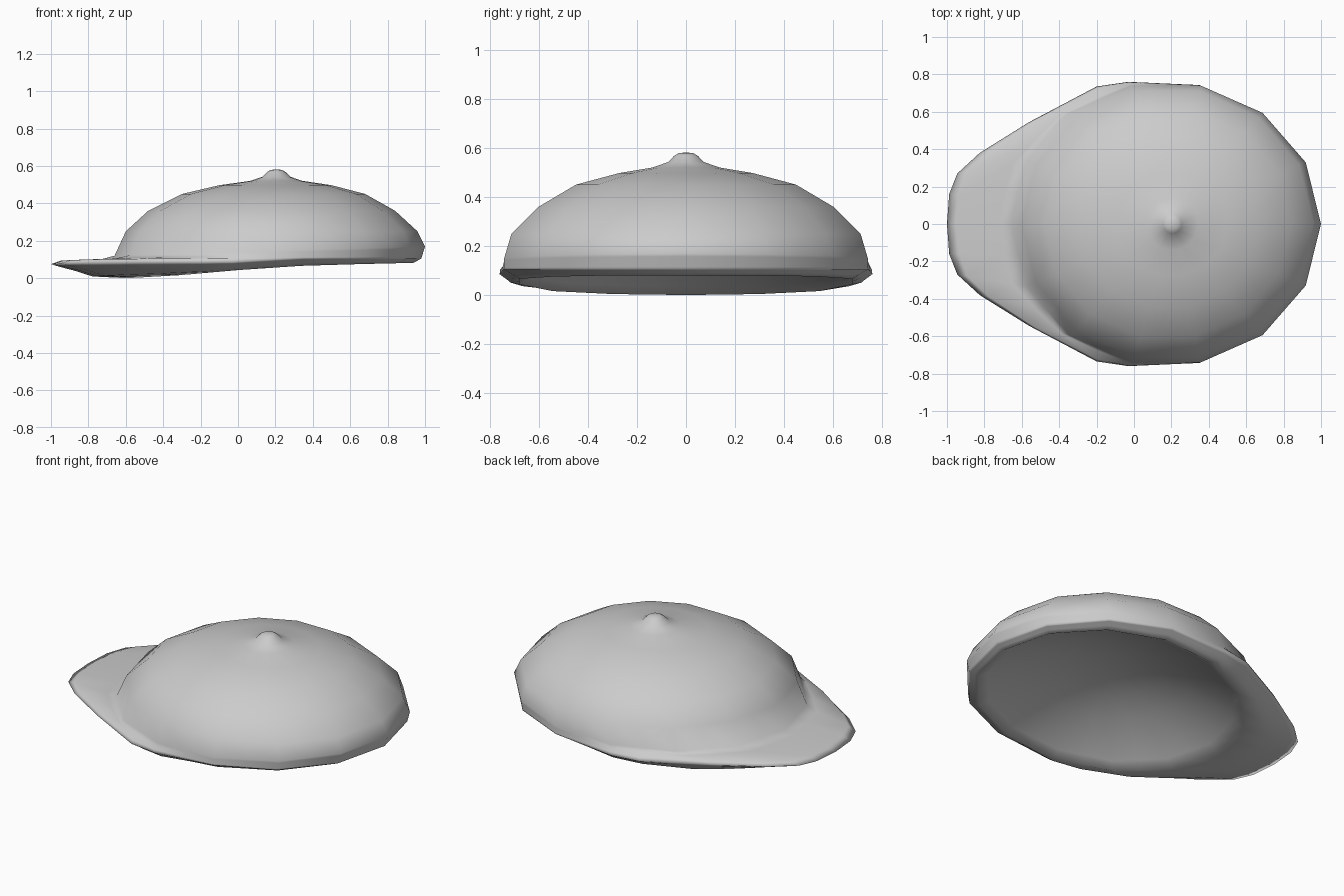
import bpy, bmesh, math
from mathutils import Vector

if "Cube" in bpy.data.objects:
    bpy.data.objects.remove(bpy.data.objects["Cube"])

N = 28          # columns; the crown is a 14-gon with midpoints between corners


def ring(cx, a, b, z):
    """14-sided oval with edge midpoints; z is a number or a function of cos(angle)."""
    pts = []
    for i in range(0, N, 2):
        t = 2 * math.pi * i / N
        h = z(math.cos(t)) if callable(z) else z
        pts.append(Vector((cx + a * math.cos(t), b * math.sin(t), h)))
    out = []
    for i, p in enumerate(pts):
        out += [p, (p + pts[(i + 1) % len(pts)]) / 2]
    return out


def between(r0, r1, t, tz):
    """Ring between two others; the front half has its own blend for height."""
    out = []
    for p, q in zip(r0, r1):
        m = p.lerp(q, t)
        w = min(1, max(0, .3 - p.x) / .4)
        m.z = p.z + (q.z - p.z) * (t + (tz - t) * w)
        out.append(m)
    return out


# Crown profile: centre x, half length, half width, height
button = [(.205, .03, .03, .579), (.205, .05, .05, .567), (.205, .075, .075, .542)]
dome = [(.205, .14, .14, .52), (.20, .30, .28, .497), (.19, .49, .46, .45),
        (.18, .66, .616, .36), (.18, .78, .73, .25)]
rings = [ring(*r) for r in button + dome]

# Foot of the crown wall, higher at the back
wall = ring(.17, .83, .76, lambda c: .145 + .025 * c)

# Outer edge: rolled hem at the back, peak at the front (one half, mirrored)
edge = ring(.17, .81, .762, .105)
peak = [(-.03, .76, .085), (-.2, .735, .085), (-.56, .545, .086),
        (-.825, .38, .083), (-.945, .27, .08), (-.988, .16, .077), (-1, 0, .075)]
for k, p in enumerate(peak):
    edge[8 + k] = Vector(p)
    edge[(N - 8 - k) % N] = Vector((p[0], -p[1], p[2]))
edge[7] = (edge[6] + edge[8]) / 2
edge[N - 7] = (edge[N - 6] + edge[N - 8]) / 2

# Rim of the opening, dipping to the ground under the peak
heights = [.08, .08, .075, .066, .043, .016, .004, 0]
rim = ring(.17, .765, .695, 0)
for i in range(N):
    s = min(i, N - i) / 2
    k = min(int(s), 6)
    rim[i].z = heights[k] + (heights[k + 1] - heights[k]) * (s - k)

# Peak top, rounded edge and bulging underside
rings += [wall,
          between(wall, edge, .2, .4),
          between(wall, edge, .85, .6),
          edge,
          between(edge, rim, .12, .2),
          between(edge, rim, .3, .45),
          between(edge, rim, .55, .88),
          rim]

# Shallow hollow inside the opening
TOP = Vector((.18, 0, .27))
for s in (.93, .8, .6, .4, .2):
    inner = []
    for p in rim:
        q = TOP + (p - TOP) * s
        q.z = TOP.z + (p.z - TOP.z) * s * s
        inner.append(q)
    rings.append(inner)

# Skin the rings into one closed shell, wound so normals face outwards
bm = bmesh.new()
vs = [[bm.verts.new(p) for p in r] for r in rings]
for r0, r1 in zip(vs, vs[1:]):
    for i in range(N):
        j = (i + 1) % N
        bm.faces.new((r0[i], r1[i], r1[j], r0[j]))
for r, p in ((vs[0], (.205, 0, .581)), (vs[-1], TOP)):
    tip = bm.verts.new(p)
    for i in range(N):
        bm.faces.new((tip, r[i], r[(i + 1) % N]))
bmesh.ops.recalc_face_normals(bm, faces=bm.faces)
for f in bm.faces:
    f.smooth = True

mesh = bpy.data.meshes.new("flat_cap")
bm.to_mesh(mesh)
bm.free()
cap = bpy.data.objects.new("flat_cap", mesh)
bpy.context.collection.objects.link(cap)
